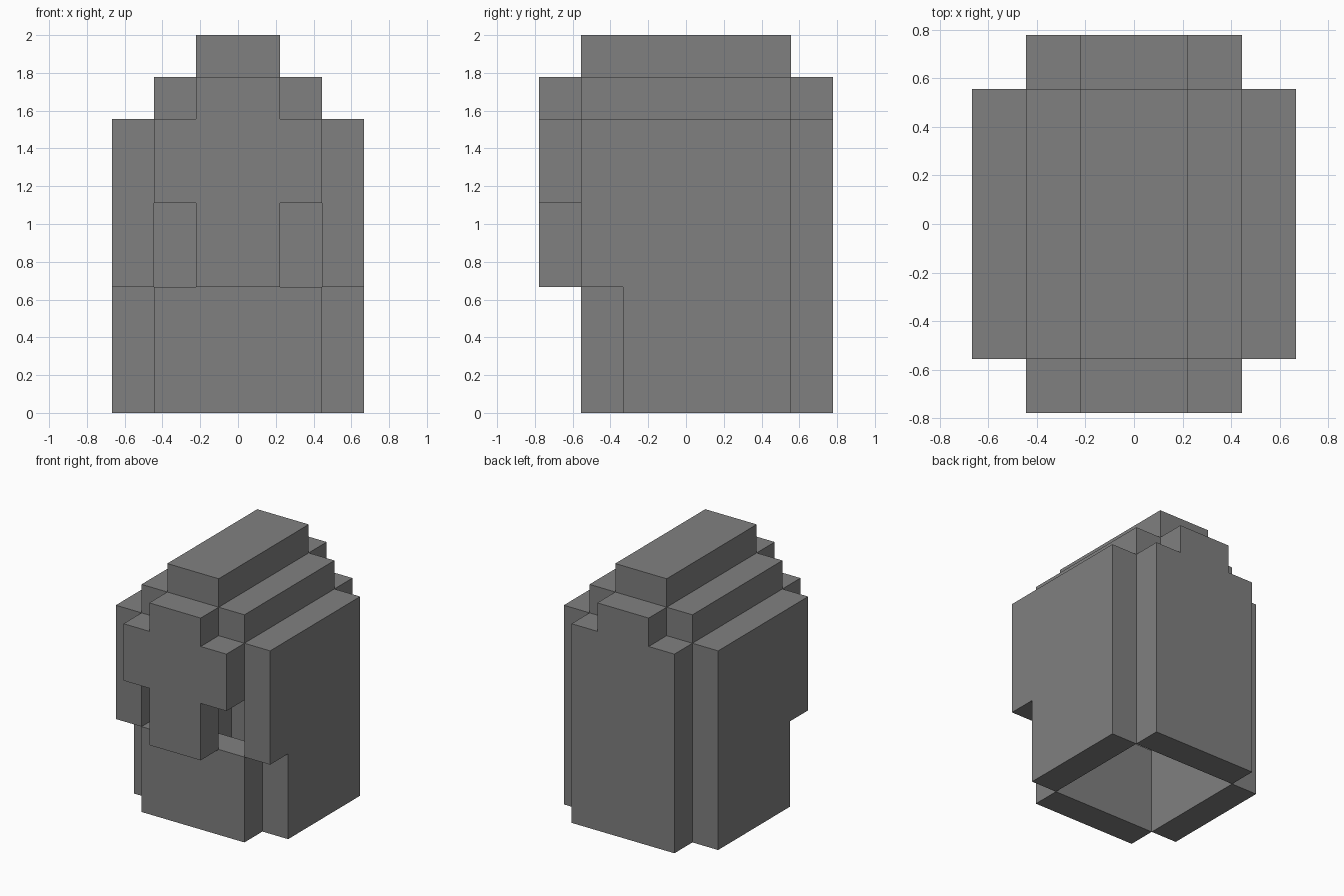
import bpy
import bmesh
from mathutils import Vector

if "Cube" in bpy.data.objects:
    bpy.data.objects.remove(bpy.data.objects["Cube"])

U = 2 / 9  # one block of the grid the helmet is built on

metal = bpy.data.materials.new("dark grey metal")
metal.diffuse_color = (0.216, 0.216, 0.216, 1)
metal.use_nodes = True
metal.node_tree.nodes["Principled BSDF"].inputs["Base Color"].default_value = metal.diffuse_color


def plate(name, profile, axis, start, end):
    """Extrude a flat outline (in blocks) along x or y from start to end."""
    def place(a, b, depth):
        p = (depth, a, b) if axis == 'X' else (a, depth, b)
        return Vector(p) * U

    bm = bmesh.new()
    face = bm.faces.new([bm.verts.new(place(a, b, start)) for a, b in profile])
    result = bmesh.ops.extrude_face_region(bm, geom=[face], use_keep_orig=True)
    shift = place(0, 0, end - start)
    for v in result["geom"]:
        if isinstance(v, bmesh.types.BMVert):
            v.co += shift
    bmesh.ops.recalc_face_normals(bm, faces=bm.faces[:])
    mesh = bpy.data.meshes.new(name)
    bm.to_mesh(mesh)
    bm.free()
    mesh.materials.append(metal)
    obj = bpy.data.objects.new(name, mesh)
    bpy.context.collection.objects.link(obj)
    return obj


def rect(a0, a1, b0, b1):
    return [(a0, b0), (a1, b0), (a1, b1), (a0, b1)]


def mirrored(half):
    return half + [(-a, b) for a, b in reversed(half)]


# Front face guard: nose strip and brow, leaving open eye holes beside it
plate("face_guard", mirrored([(1, 3), (1, 5), (2, 5), (2, 7), (1, 7), (1, 8)]),
      'Y', -3.5, -2.5)

# Chin plate, set one block back
plate("chin_plate", rect(-2, 2, 0, 3), 'Y', -2.5, -1.5)

# Back plate with stepped top
plate("back_plate", mirrored([(2, 0), (2, 7), (1, 7), (1, 8)]), 'Y', 2.5, 3.5)

# Crown along the top
plate("crown", rect(-2.5, 2.5, 8, 9), 'X', -1, 1)

# Side walls (cheek step at the lower front) and roof steps, left and right
cheek = [(-1.5, 0), (2.5, 0), (2.5, 7), (-2.5, 7), (-2.5, 3), (-1.5, 3)]
for side, s in (("left", -1), ("right", 1)):
    plate(side + "_side_wall", cheek, 'X', 2 * s, 3 * s)
    plate(side + "_roof_step", rect(-2.5, 2.5, 7, 8), 'X', s, 2 * s)
